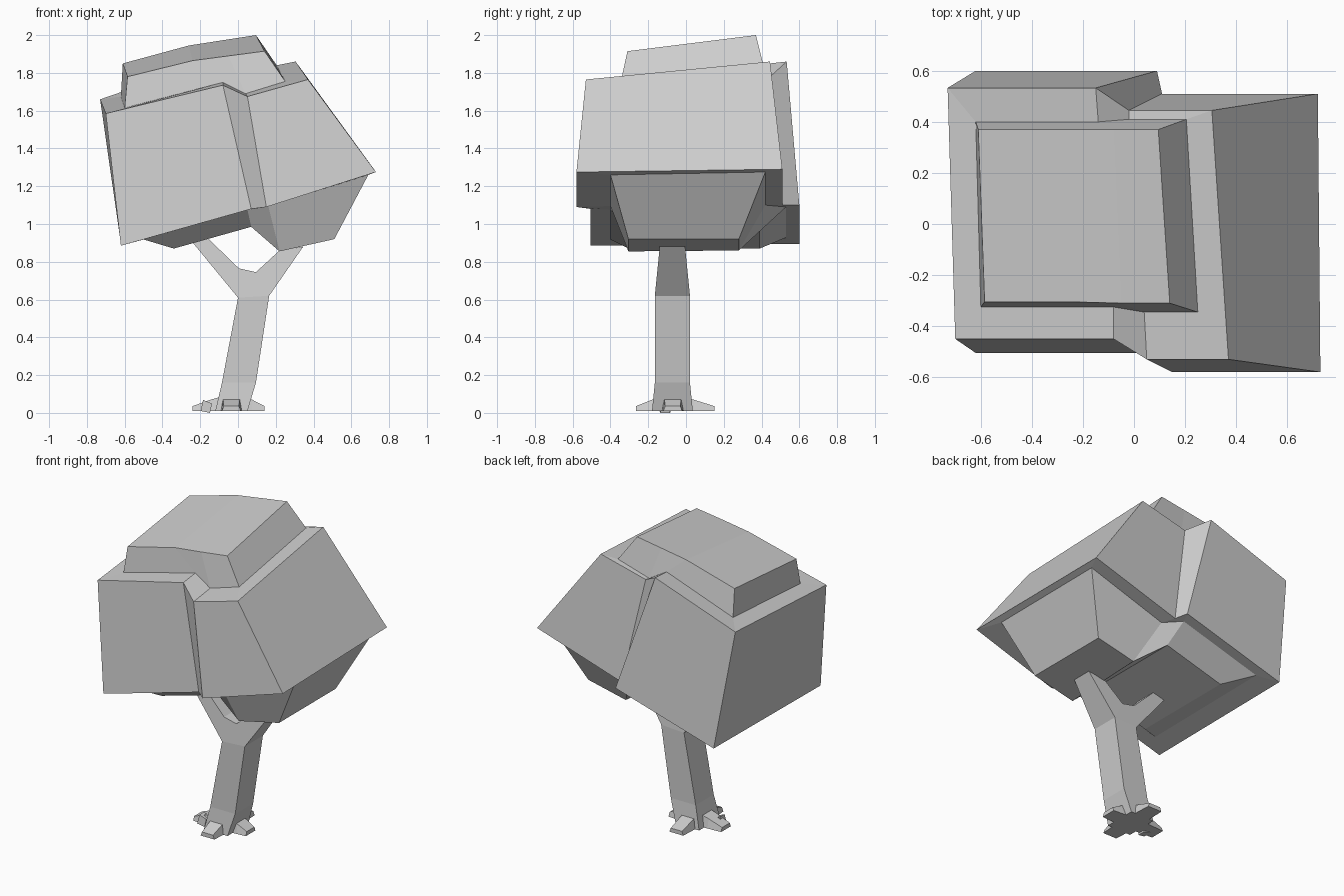
import bpy
import bmesh
from math import radians
from mathutils import Matrix, Vector

cube = bpy.data.objects.get("Cube")
if cube:
    bpy.data.objects.remove(cube, do_unlink=True)

# One plain material
grey = bpy.data.materials.new("light grey")
grey.use_nodes = True
colour = (0.62, 0.62, 0.62, 1)
grey.diffuse_color = colour
grey.node_tree.nodes["Principled BSDF"].inputs["Base Color"].default_value = colour


def loft(name, rings):
    """Skin a list of equal cross-sections and close both ends with strips of quads."""
    bm = bmesh.new()
    loops = [[bm.verts.new(p) for p in ring] for ring in rings]
    n = len(loops[0])
    for low, high in zip(loops, loops[1:]):
        for i in range(n):
            j = (i + 1) % n
            bm.faces.new((low[i], low[j], high[j], high[i]))
    for end in (loops[0], loops[-1]):
        for i in range(n // 2 - 1):
            bm.faces.new((end[i], end[i + 1], end[n - 2 - i], end[n - 1 - i]))
    bmesh.ops.recalc_face_normals(bm, faces=bm.faces)
    mesh = bpy.data.meshes.new(name)
    bm.to_mesh(mesh)
    bm.free()
    mesh.materials.append(grey)
    obj = bpy.data.objects.new(name, mesh)
    bpy.context.collection.objects.link(obj)
    return obj


def crown_ring(front_y, back_y, front, back):
    """Front and back (x, z) outlines; each y pair is for the two lobes."""
    row = [(x, front_y[i // 2], z) for i, (x, z) in enumerate(front)]
    rear = [(x, back_y[i // 2], z) for i, (x, z) in enumerate(back)]
    return row + rear[::-1]


# Crown: underside, lower rim, shoulders and raised cap as one stepped loft
underside = crown_ring(
    (-0.305, -0.305), (0.39, 0.28),
    [(-0.34, 0.87), (0.07, 0.985), (0.22, 0.855), (0.51, 0.92)],
    [(-0.34, 0.87), (0.07, 0.985), (0.24, 0.86), (0.51, 0.92)])
under_rim = crown_ring(
    (-0.4, -0.4), (0.53, 0.42),
    [(-0.5, 0.918), (0.05, 1.075), (0.16, 1.095), (0.69, 1.26)],
    [(-0.5, 0.928), (0.06, 1.09), (0.14, 1.1), (0.68, 1.275)])
lower_rim = crown_ring(
    (-0.505, -0.58), (0.6, 0.51),
    [(-0.62, 0.885), (0.07, 1.08), (0.15, 1.09), (0.73, 1.275)],
    [(-0.62, 0.895), (0.09, 1.1), (0.11, 1.1), (0.72, 1.29)])
shoulders = crown_ring(
    (-0.45, -0.53), (0.533, 0.445),
    [(-0.7, 1.585), (-0.08, 1.735), (0.05, 1.675), (0.37, 1.765)],
    [(-0.73, 1.66), (-0.15, 1.86), (-0.02, 1.78), (0.305, 1.86)])
cap_base = crown_ring(
    (-0.325, -0.345), (0.4, 0.41),
    [(-0.6, 1.615), (-0.08, 1.75), (0.04, 1.69), (0.25, 1.755)],
    [(-0.62, 1.675), (-0.14, 1.845), (-0.02, 1.775), (0.205, 1.84)])
cap_top = crown_ring(
    (-0.305, -0.31), (0.37, 0.37),
    [(-0.585, 1.78), (-0.24, 1.865), (-0.05, 1.89), (0.14, 1.915)],
    [(-0.61, 1.85), (-0.26, 1.945), (-0.08, 1.973), (0.095, 2.0)])
loft("crown", [underside, under_rim, lower_rim, shoulders, cap_base, cap_top])


def wood_ring(a, b):
    """Square section between two (x, z) points, narrower towards the top."""
    def at(p, side):
        half = 0.093 - 0.1 * max(0, p[1] - 0.62) + 0.1 * max(0, 0.16 - p[1])
        return (p[0], -0.072 + side * half, p[1])
    return [at(a, -1), at(b, -1), at(b, 1), at(a, 1)]


# Trunk, from the flared foot to the crotch
fork_left, fork_right = (0.0, 0.61), (0.165, 0.62)
crotch_left, crotch_right = (0.005, 0.765), (0.095, 0.745)
loft("trunk", [
    wood_ring((-0.12, 0.01), (0.05, 0.01)),
    wood_ring((-0.085, 0.16), (0.095, 0.16)),
    wood_ring(fork_left, fork_right),
    wood_ring(crotch_left, crotch_right)])

# Two branches leaving the crotch
loft("left_branch", [wood_ring(fork_right, crotch_right),
                     wood_ring((0.345, 0.88), (0.22, 0.86))])
loft("right_branch", [wood_ring(fork_left, crotch_left),
                      wood_ring((-0.255, 0.92), (-0.16, 0.925))])


def root_ring(reach, half, top):
    return [(reach, -half, 0.01), (reach, half, 0.01),
            (reach, half * 0.8, top), (reach, -half * 0.8, top)]


# Four stubby roots around the foot
foot = Vector((-0.035, -0.07, 0))
for name, angle, reach in (("left_root", 0, 0.175), ("back_root", 90, 0.22),
                           ("right_root", 180, 0.205), ("front_root", -90, 0.195)):
    root = loft(name, [root_ring(0.04, 0.06, 0.09),
                       root_ring(0.11, 0.055, 0.07),
                       root_ring(reach, 0.05, 0.036)])
    root.data.transform(Matrix.Translation(foot) @ Matrix.Rotation(radians(angle), 4, "Z"))

# Small upturned knot on the right root
knot = loft("root_knot", [root_ring(-0.025, 0.03, 0.07), root_ring(0.025, 0.025, 0.06)])
knot.data.transform(Matrix.Translation((-0.175, -0.11, 0)) @ Matrix.Rotation(radians(12), 4, "Y"))
knot.data.transform(Matrix.Translation((0, 0, -min(v.co.z for v in knot.data.vertices))))
